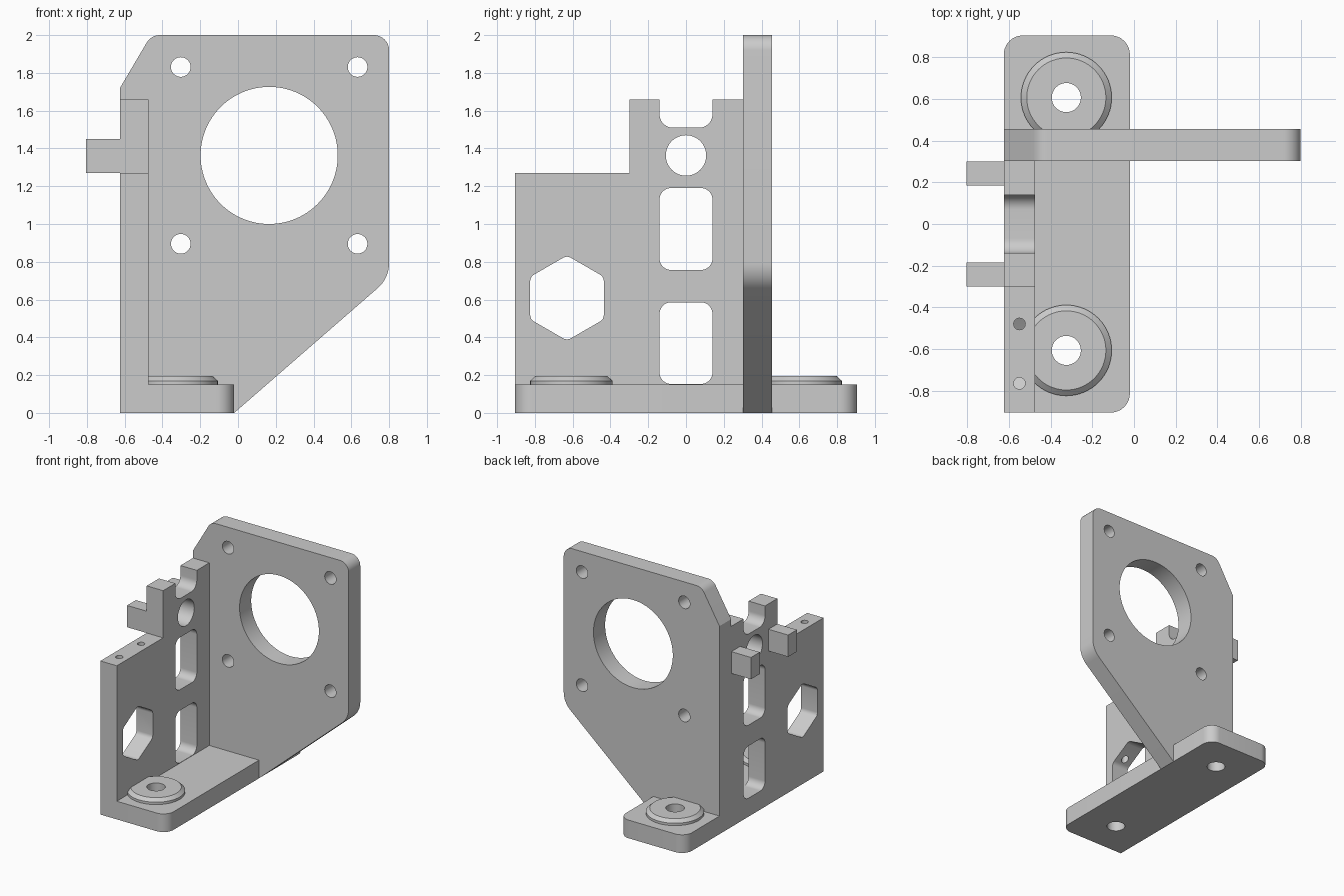
import bpy, bmesh, math
from mathutils import Vector

cube = bpy.data.objects.get("Cube")
if cube:
    bpy.data.objects.remove(cube, do_unlink=True)

GREY = (0.6, 0.6, 0.6, 1.0)
grey = bpy.data.materials.new("light grey")
grey.use_nodes = True
grey.diffuse_color = GREY
grey.node_tree.nodes["Principled BSDF"].inputs["Base Color"].default_value = GREY


def rounded(corners, steps=8):
    """Outline from (a, b, radius) corners, each filleted by its radius."""
    outline = []
    for i, (a, b, r) in enumerate(corners):
        p = Vector((a, b))
        if r == 0:
            outline.append(p)
            continue
        u = (Vector(corners[i - 1][:2]) - p).normalized()
        v = (Vector(corners[(i + 1) % len(corners)][:2]) - p).normalized()
        half = u.angle(v) / 2
        centre = p + (u + v).normalized() * (r / math.sin(half))
        start = p + u * (r / math.tan(half)) - centre
        end = p + v * (r / math.tan(half)) - centre
        for k in range(steps + 1):
            outline.append(centre + start.lerp(end, k / steps).normalized() * r)
    return outline


def rect(a0, a1, b0, b1, r=0):
    return rounded([(a0, b0, r), (a1, b0, r), (a1, b1, r), (a0, b1, r)])


def circle(a, b, r, sides=32):
    turn = math.tau / sides
    return [Vector((a + r * math.cos(i * turn), b + r * math.sin(i * turn))) for i in range(sides)]


def loft(name, axis, sections):
    """Solid through equal-sized outlines, each given as (outline, depth)."""
    place = {"X": lambda p, d: (d, p.x, p.y),
             "Y": lambda p, d: (p.x, d, p.y),
             "Z": lambda p, d: (p.x, p.y, d)}[axis]
    bm = bmesh.new()
    rings = [[bm.verts.new(place(p, d)) for p in outline] for outline, d in sections]
    for low, high in zip(rings, rings[1:]):
        for i in range(len(low)):
            bm.faces.new((low[i - 1], low[i], high[i], high[i - 1]))
    bm.faces.new(rings[0])
    bm.faces.new(rings[-1])
    bmesh.ops.recalc_face_normals(bm, faces=bm.faces)
    mesh = bpy.data.meshes.new(name)
    bm.to_mesh(mesh)
    bm.free()
    mesh.materials.append(grey)
    obj = bpy.data.objects.new(name, mesh)
    bpy.context.collection.objects.link(obj)
    return obj


def prism(name, axis, outline, lo, hi):
    return loft(name, axis, [(outline, lo), (outline, hi)])


def activate(obj):
    bpy.ops.object.select_all(action="DESELECT")
    obj.select_set(True)
    bpy.context.view_layer.objects.active = obj


def cut(obj, axis, outlines, lo, hi):
    """Cut each outline through the object between two depths."""
    activate(obj)
    for outline in outlines:
        cutter = prism("cutter", axis, outline, lo, hi)
        cutter.hide_render = True
        mod = obj.modifiers.new("cut", "BOOLEAN")
        mod.operation, mod.solver, mod.object = "DIFFERENCE", "EXACT", cutter
        bpy.ops.object.modifier_apply(modifier=mod.name)
        bpy.data.objects.remove(cutter, do_unlink=True)


LEFT, INNER, EDGE = -0.625, -0.475, -0.02   # wall faces and base edge in x
BOLT_X, BOLT_Y = -0.325, 0.607
parts = []

# Base foot with three rounded corners
base = prism("base_foot", "Z", rounded([
    (LEFT, -0.905, 0), (EDGE, -0.905, 0.09), (EDGE, 0.905, 0.09), (LEFT, 0.905, 0.09)]), 0, 0.15)
cut(base, "Z", [circle(BOLT_X, s * BOLT_Y, 0.07) for s in (-1, 1)], -0.1, 0.3)
parts.append(base)

# Chamfered bolt bosses on the base
for label, side in (("front", -1), ("back", 1)):
    y = side * BOLT_Y
    boss = loft(label + "_bolt_boss", "Z", [
        (circle(BOLT_X, y, r, 64), z) for r, z in ((0.218, 0.14), (0.218, 0.17), (0.19, 0.195))])
    cut(boss, "Z", [circle(BOLT_X, y, 0.07)], 0, 0.3)
    parts.append(boss)

# Side wall with stepped top and notch
wall = prism("side_wall", "X", rounded([
    (-0.905, 0.1, 0), (0.31, 0.1, 0), (0.31, 1.66, 0), (0.14, 1.66, 0),
    (0.14, 1.51, 0.07), (-0.14, 1.51, 0.07), (-0.14, 1.66, 0),
    (-0.3, 1.66, 0), (-0.3, 1.27, 0), (-0.905, 1.27, 0)]), LEFT, INNER)

# Wall openings: two slots, a round hole and a hexagonal nut window
hexagon = rounded([(-0.63 + 0.225 * math.sin(i * math.pi / 3),
                    0.608 + 0.225 * math.cos(i * math.pi / 3), 0.04) for i in range(6)], 4)
cut(wall, "X", [rect(-0.14, 0.14, 0.153, 0.585, 0.06), rect(-0.14, 0.14, 0.757, 1.19, 0.06),
                circle(0, 1.363, 0.107, 48), hexagon], -0.8, -0.3)

# Screw holes from the wall top down into the window
cut(wall, "Z", [circle(-0.55, y, 0.028, 20) for y in (-0.765, -0.48)], 0.62, 1.4)
parts.append(wall)

# Two tabs outside the wall
for label, side in (("front", -1), ("back", 1)):
    near, far = sorted((side * 0.185, side * 0.3))
    parts.append(prism(label + "_tab", "X", rect(near, far, 1.27, 1.45), -0.805, -0.6))

# Mounting plate with a large bore and four screw holes
plate = prism("mounting_plate", "Y", rounded([
    (LEFT, 0, 0), (EDGE, 0, 0), (0.8, 0.713, 0.175), (0.8, 2, 0.08),
    (-0.46, 2, 0.08), (LEFT, 1.72, 0)]), 0.303, 0.455)
screws = [circle(x, z, 0.052) for x in (-0.303, 0.633) for z in (0.895, 1.831)]
cut(plate, "Y", [circle(0.165, 1.363, 0.363, 96)] + screws, 0.1, 0.7)
parts.append(plate)

for part in parts:
    activate(part)
    bpy.ops.object.shade_smooth_by_angle(angle=math.radians(25))
